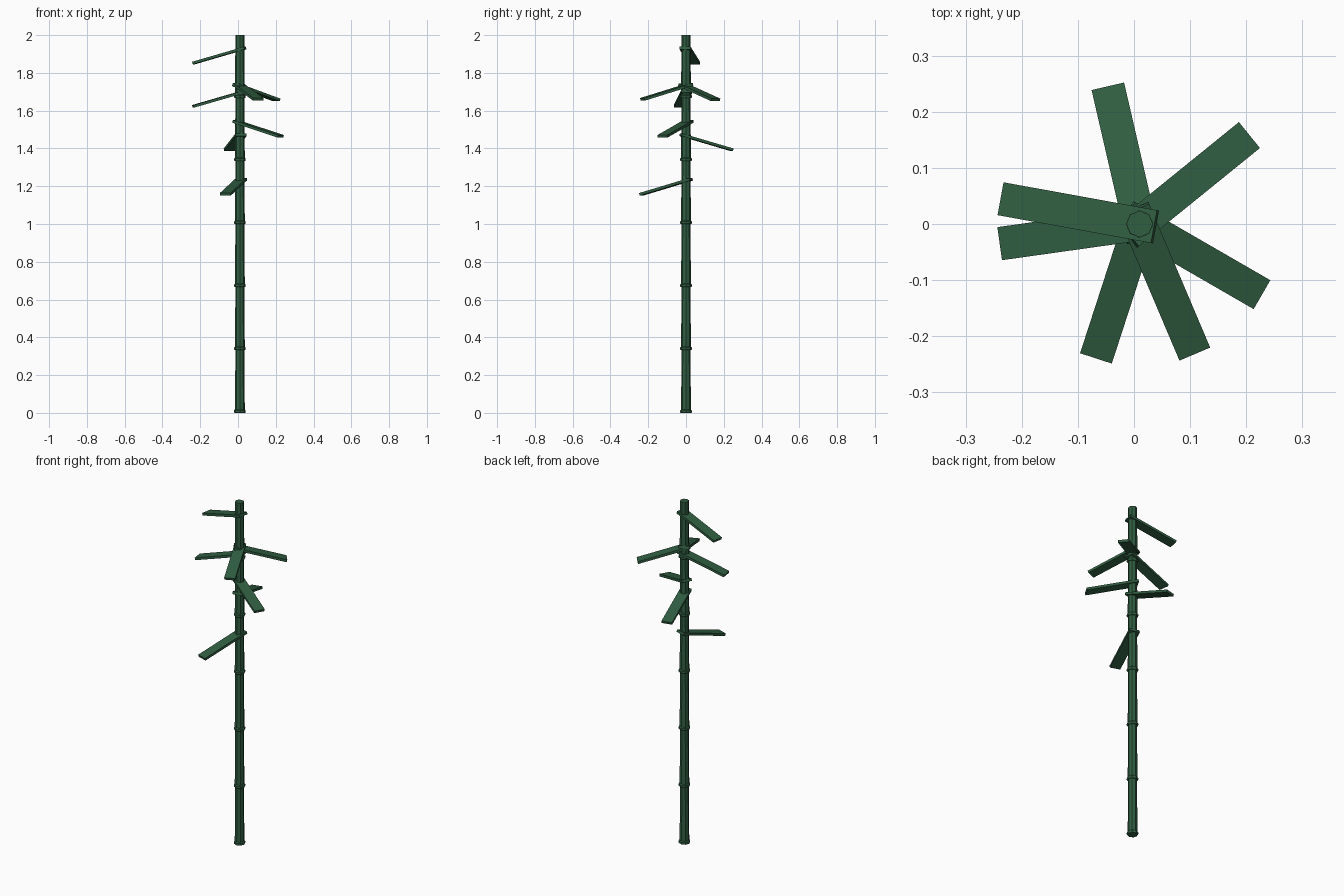
import bpy, bmesh, math
from mathutils import Matrix, Vector

if "Cube" in bpy.data.objects:
    bpy.data.objects.remove(bpy.data.objects["Cube"])

CX = 0.01            # stalk axis offset in x
SEG = 2.0 / 6        # height of one stalk segment

green = bpy.data.materials.new("dark green")
green.diffuse_color = (0.030, 0.112, 0.053, 1)
green.use_nodes = True
green.node_tree.nodes["Principled BSDF"].inputs["Base Color"].default_value = green.diffuse_color


def add_object(name, bm):
    bmesh.ops.recalc_face_normals(bm, faces=bm.faces)
    me = bpy.data.meshes.new(name)
    bm.to_mesh(me)
    bm.free()
    me.materials.append(green)
    ob = bpy.data.objects.new(name, me)
    bpy.context.collection.objects.link(ob)
    return ob


def lathe(name, profile, z0, sides=8):
    """Closed flat-faced turned solid from (radius, height) points."""
    bm = bmesh.new()
    rings = []
    for r, z in profile:
        rings.append([bm.verts.new((CX + r * math.cos(2 * math.pi * i / sides),
                                    r * math.sin(2 * math.pi * i / sides), z0 + z))
                      for i in range(sides)])
    for a, b in zip(rings, rings[1:]):
        for i in range(sides):
            j = (i + 1) % sides
            bm.faces.new((a[i], a[j], b[j], b[i]))
    bm.faces.new(rings[0])
    bm.faces.new(rings[-1])
    return add_object(name, bm)


# Stalk segments, each with a collar at its foot and a slight taper
for k in range(6):
    lathe(f"stalk_segment_{k + 1}",
          [(0.028, 0), (0.031, 0.004), (0.031, 0.013), (0.026, 0.018), (0.0238, SEG)],
          k * SEG)

# Leaves: flat slabs drooping outwards (heading in degrees, height of the tip)
LEAVES = [(103, 1.393), (39, 1.657), (-30, 1.464), (-67, 1.660),
          (-108, 1.157), (188, 1.623), (169.7, 1.852)]
DROOP = math.radians(16)
INNER, OUTER, WIDTH, THICK = -0.029, 0.260, 0.0595, 0.014

for n, (heading, tip_z) in enumerate(LEAVES):
    bm = bmesh.new()
    bmesh.ops.create_cube(bm, size=1)
    bmesh.ops.scale(bm, vec=(OUTER - INNER, WIDTH, THICK), verts=bm.verts)
    bmesh.ops.translate(bm, vec=((OUTER + INNER) / 2, 0, 0), verts=bm.verts)
    pivot = Vector((CX, 0, tip_z + OUTER * math.sin(DROOP)))
    bm.transform(Matrix.Translation(pivot)
                 @ Matrix.Rotation(math.radians(heading), 4, 'Z')
                 @ Matrix.Rotation(DROOP, 4, 'Y'))
    add_object(f"leaf_{n + 1}", bm)
